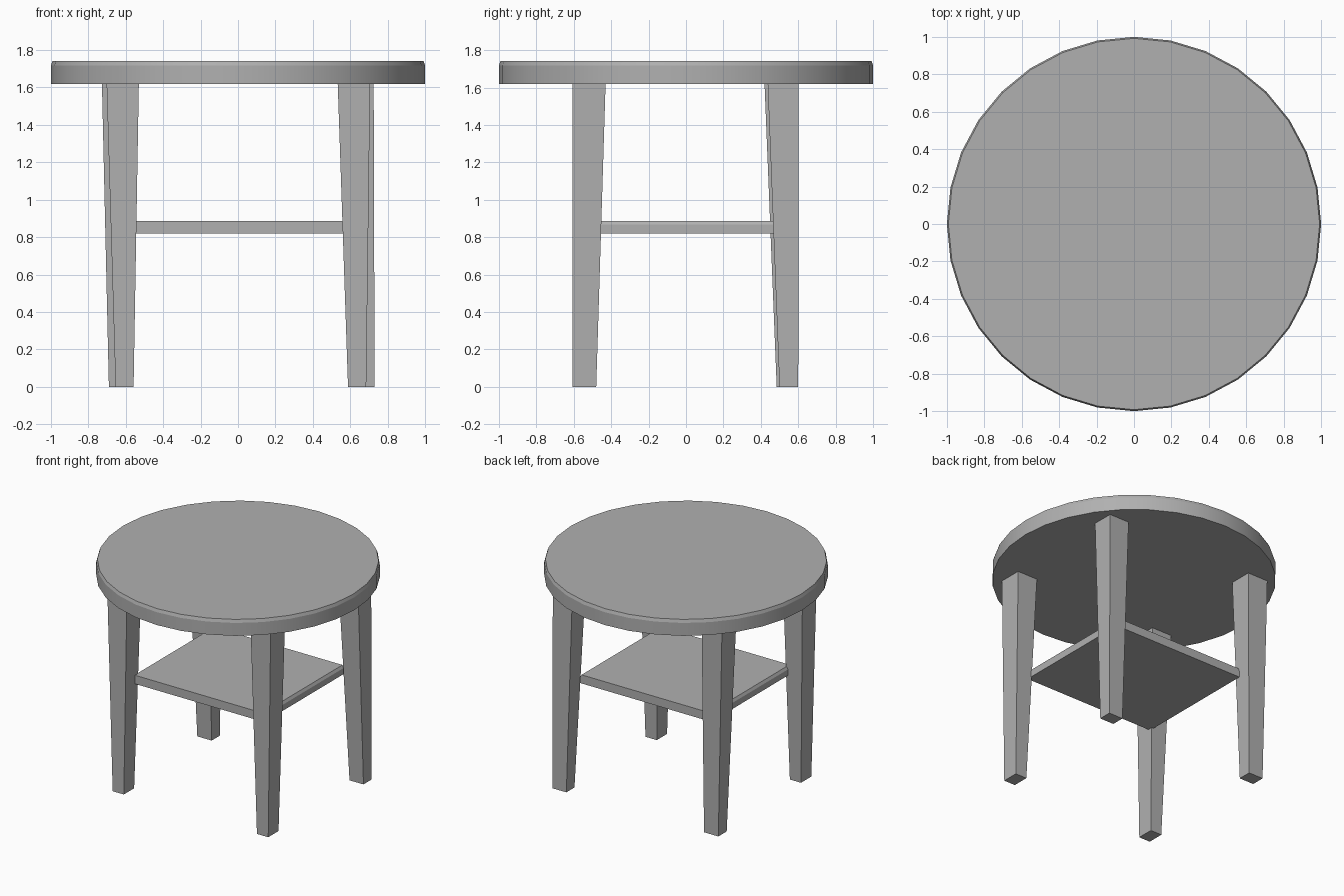
import bpy, bmesh, math

if "Cube" in bpy.data.objects:
    bpy.data.objects.remove(bpy.data.objects["Cube"])

# Mid-dark grey shared by every part
grey = bpy.data.materials.new("dark_grey")
grey.diffuse_color = (0.435, 0.435, 0.435, 1.0)
grey.use_nodes = True
grey.node_tree.nodes["Principled BSDF"].inputs["Base Color"].default_value = grey.diffuse_color


def make_object(name, bm):
    bmesh.ops.recalc_face_normals(bm, faces=bm.faces)
    mesh = bpy.data.meshes.new(name)
    bm.to_mesh(mesh)
    bm.free()
    mesh.materials.append(grey)
    obj = bpy.data.objects.new(name, mesh)
    bpy.context.collection.objects.link(obj)
    return obj


def loft(name, rings):
    """Closed solid through a stack of equal-sized point rings."""
    bm = bmesh.new()
    loops = [[bm.verts.new(p) for p in ring] for ring in rings]
    n = len(loops[0])
    for a, b in zip(loops, loops[1:]):
        for i in range(n):
            j = (i + 1) % n
            bm.faces.new((a[i], a[j], b[j], b[i]))
    bm.faces.new(loops[0][::-1])
    bm.faces.new(loops[-1])
    return make_object(name, bm)


def circle(r, z, n=32):
    return [(r * math.cos(math.tau * i / n), r * math.sin(math.tau * i / n), z)
            for i in range(n)]


def rect(x0, x1, y0, y1, z):
    return [(x0, y0, z), (x1, y0, z), (x1, y1, z), (x0, y1, z)]


# Round top with a narrow chamfer on the upper rim
top = loft("table_top", [circle(1.0, 1.618), circle(1.0, 1.718), circle(0.992, 1.742)])
bpy.context.view_layer.objects.active = top
top.select_set(True)
bpy.ops.object.shade_smooth_by_angle(angle=math.radians(15))

# Tapered legs: (x0, x1, y0, y1) at the foot and under the top
LEG_TOP = 1.618
legs = {
    "front_left_leg": ((-0.654, -0.558, -0.607, -0.48), (-0.702, -0.53, -0.607, -0.43)),
    "front_right_leg": ((0.588, 0.685, -0.607, -0.48), (0.533, 0.706, -0.607, -0.43)),
    "back_left_leg": ((-0.69, -0.567, 0.485, 0.588), (-0.727, -0.552, 0.42, 0.596)),
    "back_right_leg": ((0.61, 0.73, 0.50, 0.60), (0.555, 0.725, 0.437, 0.602)),
}
for name, (foot, head) in legs.items():
    loft(name, [rect(*foot, 0.0), rect(*head, LEG_TOP)])

# Shelf between the legs, chamfered along its two side edges
loft("shelf", [rect(-0.56, 0.568, -0.49, 0.49, 0.82),
               rect(-0.56, 0.568, -0.49, 0.49, 0.867),
               rect(-0.548, 0.556, -0.49, 0.49, 0.887)])
